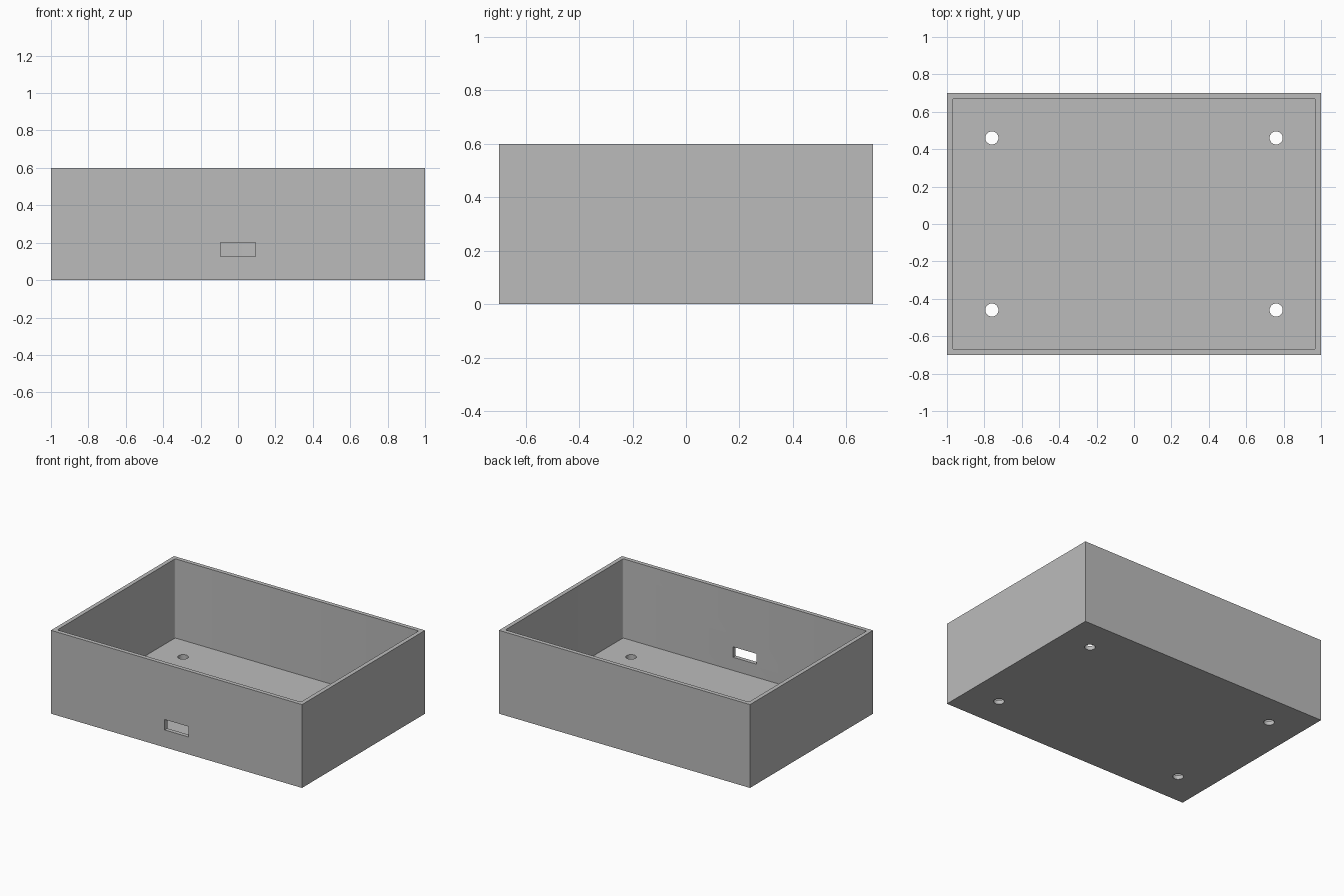
import bpy, bmesh, math
from mathutils import Matrix

if "Cube" in bpy.data.objects:
    bpy.data.objects.remove(bpy.data.objects["Cube"])

W, D, H, T = 2.0, 1.4, 0.6, 0.03      # outer size and wall thickness

grey = bpy.data.materials.new("light grey")
grey.diffuse_color = (0.5, 0.5, 0.5, 1)
grey.use_nodes = True
grey.node_tree.nodes["Principled BSDF"].inputs["Base Color"].default_value = grey.diffuse_color


def add_object(name, bm):
    mesh = bpy.data.meshes.new(name)
    bm.to_mesh(mesh)
    bm.free()
    mesh.materials.append(grey)
    obj = bpy.data.objects.new(name, mesh)
    bpy.context.collection.objects.link(obj)
    return obj


def box(name, x0, x1, y0, y1, z0, z1, corner=0):
    bm = bmesh.new()
    m = Matrix.Translation(((x0 + x1) / 2, (y0 + y1) / 2, (z0 + z1) / 2))
    bmesh.ops.create_cube(bm, size=1, matrix=m @ Matrix.Diagonal((x1 - x0, y1 - y0, z1 - z0, 1)))
    if corner:
        upright = [e for e in bm.edges if abs(e.verts[0].co.z - e.verts[1].co.z) > 0.01]
        bmesh.ops.bevel(bm, geom=upright, offset=corner, segments=4, profile=0.5, affect='EDGES')
    return add_object(name, bm)


def peg(name, x, y, radius):
    bm = bmesh.new()
    bmesh.ops.create_cone(bm, cap_ends=True, segments=32, radius1=radius, radius2=radius,
                          depth=0.2, matrix=Matrix.Translation((x, y, 0)))
    return add_object(name, bm)


# Open tray
tray = box("open_tray", -W / 2, W / 2, -D / 2, D / 2, 0, H)

# Hollow interior with slightly rounded corners, front slot, four floor holes
cutters = [
    box("cavity_cutter", -W / 2 + T, W / 2 - T, -D / 2 + T, D / 2 - T, T, H + 0.2, 0.01),
    box("slot_cutter", -0.094, 0.094, -D / 2 - 0.1, -D / 2 + 0.1, 0.125, 0.2),
]
cutters += [peg("hole_cutter", sx * 0.76, sy * 0.46, 0.035) for sx in (-1, 1) for sy in (-1, 1)]

bpy.context.view_layer.objects.active = tray
tray.select_set(True)
for c in cutters:
    c.hide_render = True
    mod = tray.modifiers.new(c.name, 'BOOLEAN')
    mod.operation = 'DIFFERENCE'
    mod.solver = 'EXACT'
    mod.object = c
    bpy.ops.object.modifier_apply(modifier=mod.name)
for c in cutters:
    bpy.data.objects.remove(c, do_unlink=True)

bpy.ops.object.shade_smooth_by_angle(angle=math.radians(30))
